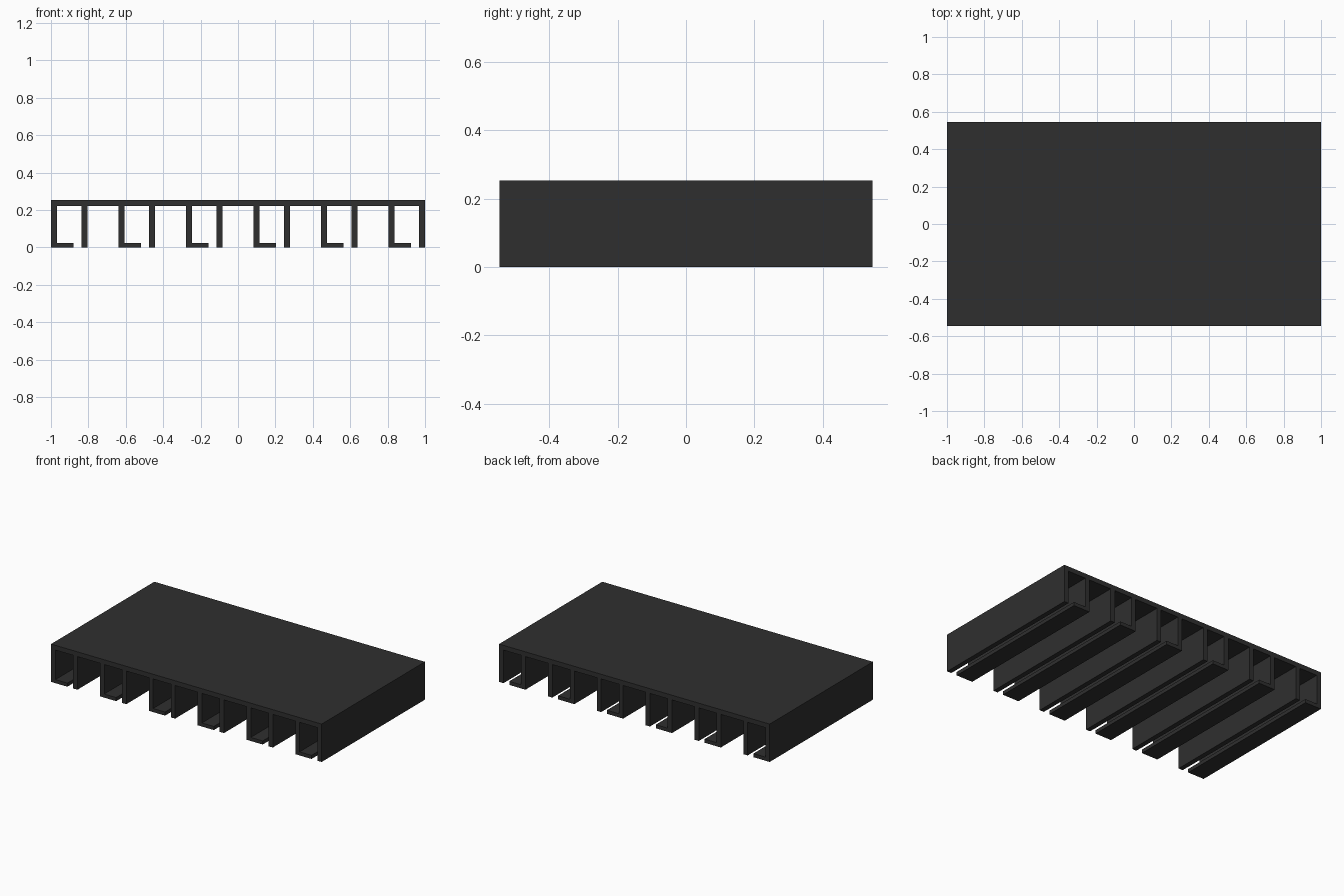
import bpy
import bmesh

cube = bpy.data.objects.get("Cube")
if cube:
    bpy.data.objects.remove(cube, do_unlink=True)

HALF_W, HALF_D, HEIGHT = 1.0, 0.545, 0.253
DECK_Z = HEIGHT - 0.032     # underside of the top plate
WALL, LIP, LIP_T = 0.032, 0.12, 0.024
CHANNEL, COUNT = 0.195, 6
PITCH = (2 * HALF_W - CHANNEL) / (COUNT - 1)

charcoal = bpy.data.materials.new("charcoal")
charcoal.use_nodes = True
color = (0.028, 0.028, 0.028, 1)
charcoal.diffuse_color = color
charcoal.node_tree.nodes["Principled BSDF"].inputs["Base Color"].default_value = color

# Cross-section: top plate with a row of lipped channels beneath
outline = [(HALF_W, HEIGHT), (-HALF_W, HEIGHT)]
for i in range(COUNT):
    x = -HALF_W + i * PITCH
    inner, far = x + WALL, x + CHANNEL
    if i > 0:
        outline.append((x, DECK_Z))
    # lipped wall, then plain wall
    outline += [(x, 0), (x + LIP, 0), (x + LIP, LIP_T), (inner, LIP_T), (inner, DECK_Z)]
    outline += [(far - WALL, DECK_Z), (far - WALL, 0), (far, 0)]
    if i < COUNT - 1:
        outline.append((far, DECK_Z))

# Extrude the section from front to back
bm = bmesh.new()
section = bm.faces.new([bm.verts.new((x, -HALF_D, z)) for x, z in outline])
result = bmesh.ops.extrude_face_region(bm, geom=[section], use_keep_orig=True)
back = [g for g in result["geom"] if isinstance(g, bmesh.types.BMVert)]
bmesh.ops.translate(bm, vec=(0, 2 * HALF_D, 0), verts=back)
bmesh.ops.recalc_face_normals(bm, faces=bm.faces)

mesh = bpy.data.meshes.new("channel_panel")
bm.to_mesh(mesh)
bm.free()
mesh.materials.append(charcoal)
panel = bpy.data.objects.new("channel_panel", mesh)
bpy.context.collection.objects.link(panel)
